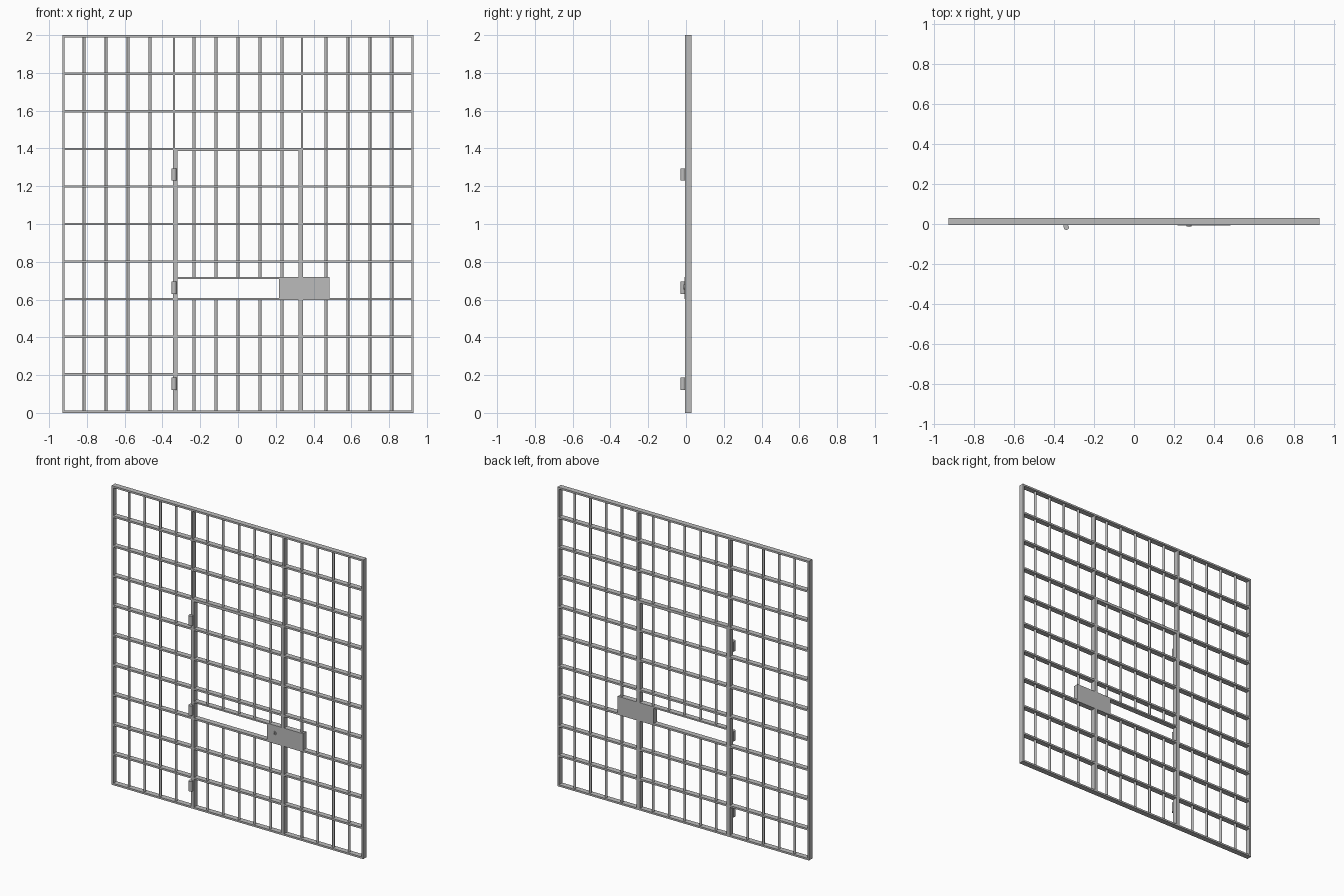
import bpy
import math

cube = bpy.data.objects.get("Cube")
if cube:
    bpy.data.objects.remove(cube)

# Single steel colour
steel = bpy.data.materials.new("grey steel")
steel.use_nodes = True
steel.diffuse_color = (0.5, 0.5, 0.5, 1)
steel.node_tree.nodes["Principled BSDF"].inputs["Base Color"].default_value = (0.5, 0.5, 0.5, 1)

FRONT, BACK = -0.006, 0.03
MID = (FRONT + BACK) / 2
T = 0.012            # flat bar thickness
HALF = 0.93          # half width of the wall
POST = 0.339         # door post offset
STILE = 0.327        # door stile offset
PITCH = 0.1163       # round bar spacing
STEP = (2 - T) / 10  # cross bar spacing
SLOT_LOW, SLOT_HIGH = T / 2 + 3 * STEP, 0.715
DOOR_TOP = 1.392


def box(name, x, y, z):
    """Box from (low, high) ranges."""
    bpy.ops.mesh.primitive_cube_add(size=1, location=[sum(r) / 2 for r in (x, y, z)])
    ob = bpy.context.object
    ob.name = name
    ob.scale = [r[1] - r[0] for r in (x, y, z)]
    bpy.ops.object.transform_apply(location=False, rotation=False, scale=True)
    ob.data.materials.append(steel)
    return ob


def rod(name, x, y, z, radius, sides=12):
    """Upright round bar over a z range."""
    bpy.ops.mesh.primitive_cylinder_add(vertices=sides, radius=radius, depth=z[1] - z[0],
                                        location=(x, y, sum(z) / 2))
    ob = bpy.context.object
    ob.name = name
    ob.data.materials.append(steel)
    bpy.ops.object.shade_smooth_by_angle(angle=math.radians(40))
    return ob


def flat_upright(name, x, z):
    return box(name, (x - T / 2, x + T / 2), (FRONT, BACK), z)


def flat_cross(name, x, z, thick=T):
    return box(name, x, (FRONT, BACK), (z - thick / 2, z + thick / 2))


# Outer frame uprights, door posts and door stiles
for side, label in ((-1, "right"), (1, "left")):
    flat_upright("outer_upright_" + label, side * (HALF - T / 2), (0, 2))
    flat_upright("door_post_" + label, side * POST, (0, 2))
    flat_upright("door_stile_" + label, side * STILE, (0, DOOR_TOP + T / 2))

# Flat cross bars over the full width
for i in range(11):
    flat_cross("cross_bar", (-HALF, HALF), T / 2 + i * STEP)

# Door top rail and food slot rail
flat_cross("door_top_rail", (-STILE, STILE), DOOR_TOP)
flat_cross("slot_rail", (-STILE, STILE), SLOT_HIGH, 0.01)

# Round bars, interrupted by the slot inside the door
for i in range(-7, 8):
    if abs(i) == 3:
        continue
    if abs(i) < 3:
        rod("door_bar_lower", i * PITCH, MID, (0, SLOT_LOW), 0.008)
        rod("door_bar_upper", i * PITCH, MID, (SLOT_HIGH, 2), 0.008)
    else:
        rod("wall_bar", i * PITCH, MID, (0, 2), 0.008)

# Lock case on the door and its keeper on the wall
box("lock_case", (0.218, 0.402), (FRONT - 0.001, BACK), (0.602, 0.72))
box("lock_keeper", (0.402, 0.484), (FRONT - 0.001, BACK), (0.602, 0.72))

# Keyhole cover with a raised keyway
keyhole = rod("keyhole_cover", 0.275, 0, (-0.003, 0.003), 0.013, 16)
keyhole.rotation_euler.x = math.pi / 2
keyhole.location = (0.275, FRONT - 0.003, 0.667)
box("keyway", (0.273, 0.277), (FRONT - 0.008, FRONT - 0.004), (0.66, 0.674))

# Hinges: knuckle with a leaf joining it to the post
for z in (0.155, 0.662, 1.262):
    rod("hinge_knuckle", -0.339, -0.0165, (z - 0.033, z + 0.033), 0.0135)
    box("hinge_leaf", (-0.3525, -0.333), (-0.016, 0.0), (z - 0.033, z + 0.033))
